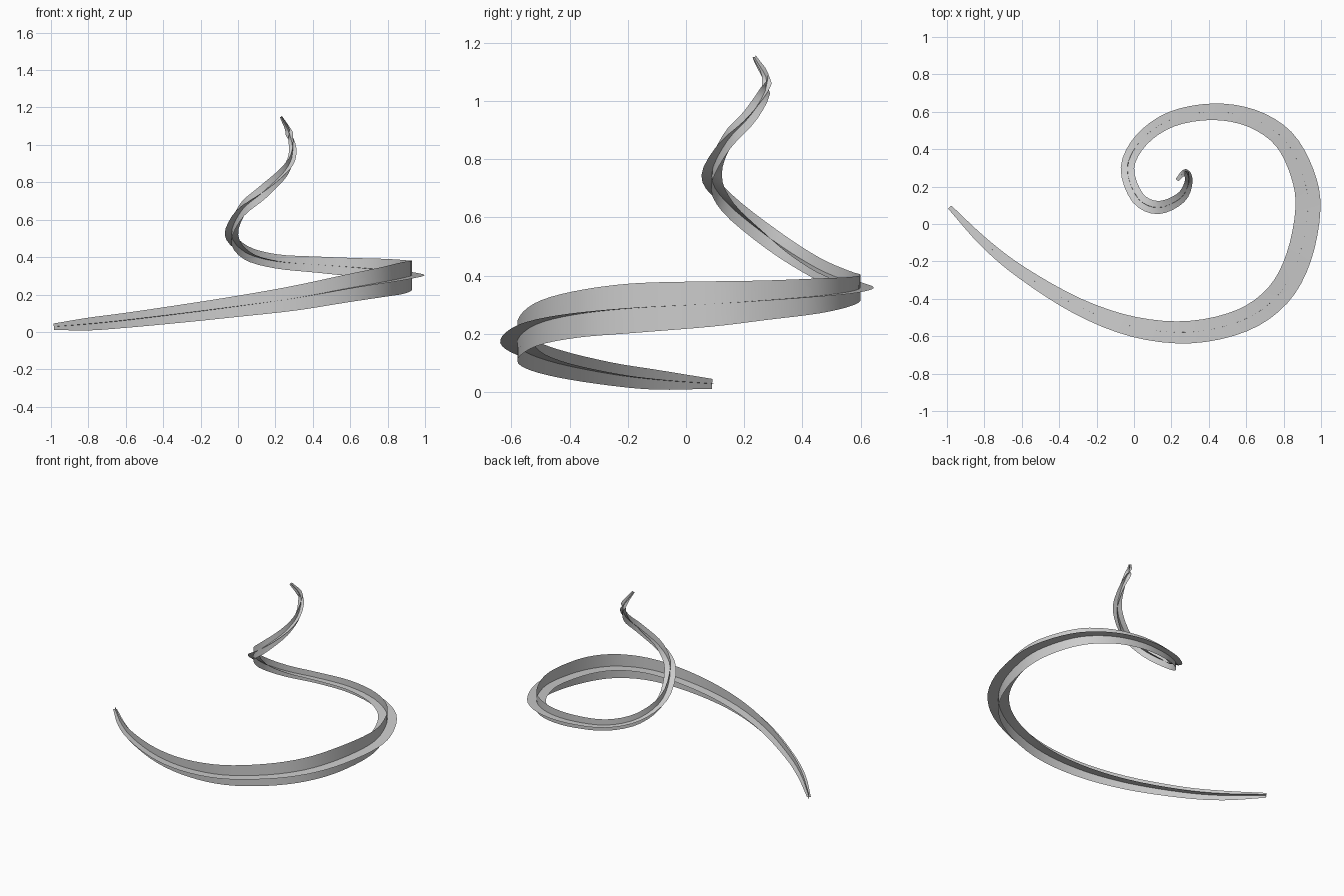
import bpy, bmesh
from mathutils import Vector

# Spiral spine: x, y, z, half width of flat ribbon, half height of upright ribbon
SPINE = [
    (-0.985, 0.09, 0.028, .012, .017), (-0.8, -0.1, 0.042, .025, .034),
    (-0.6, -0.26, 0.062, .033, .04), (-0.3, -0.44, 0.098, .044, .048),
    (0.0, -0.55, 0.137, .054, .056), (0.3, -0.578, 0.18, .060, .066),
    (0.58, -0.515, 0.232, .063, .074), (0.77, -0.38, 0.266, .066, .08),
    (0.88, -0.18, 0.288, .068, .085), (0.93, 0.08, 0.302, .067, .078),
    (0.90, 0.27, 0.315, .063, .068), (0.80, 0.455, 0.330, .056, .06),
    (0.63, 0.565, 0.345, .049, .05), (0.42, 0.60, 0.36, .044, .043),
    (0.2, 0.56, 0.378, .041, .038), (0.04, 0.45, 0.425, .038, .038),
    (-0.035, 0.3, 0.52, .036, .037), (0.02, 0.14, 0.65, .036, .036),
    (0.13, 0.088, 0.745, .035, .035), (0.25, 0.14, 0.86, .029, .030),
    (0.292, 0.225, 0.955, .021, .026), (0.275, 0.278, 1.06, .017, .021),
    (0.23, 0.235, 1.15, .009, .009),
]
STEPS = 4


def smooth_path(rows):
    """Catmull-Rom samples through the rows."""
    p = [Vector(r) for r in rows]
    p = [2 * p[0] - p[1]] + p + [2 * p[-1] - p[-2]]
    out = []
    for i in range(1, len(p) - 2):
        a, b, c, d = p[i - 1:i + 3]
        for k in range(STEPS):
            t = k / STEPS
            out.append(0.5 * (2 * b + (c - a) * t + (2 * a - 5 * b + 4 * c - d) * t * t
                              + (3 * b - a - 3 * c + d) * t ** 3))
    out.append(p[-2])
    return out


path = smooth_path(SPINE)
centres = [Vector(q[:3]) for q in path]


def ribbon(name, upright):
    bm = bmesh.new()
    rows = []
    for i, c in enumerate(centres):
        tangent = (centres[min(i + 1, len(centres) - 1)] - centres[max(i - 1, 0)]).normalized()
        side = tangent.cross(Vector((0, 0, 1))).normalized()
        across = side.cross(tangent) if upright else side
        half = path[i][4 if upright else 3]
        rows.append([bm.verts.new(c + across * half * s) for s in (-1, 0, 1)])
    for a, b in zip(rows, rows[1:]):
        for j in range(2):
            bm.faces.new((a[j], b[j], b[j + 1], a[j + 1]))
    for f in bm.faces:
        f.smooth = True
    mesh = bpy.data.meshes.new(name)
    bm.to_mesh(mesh)
    bm.free()
    bpy.context.collection.objects.link(bpy.data.objects.new(name, mesh))


# Two ribbons crossing along the same spine
ribbon("flat_ribbon", False)
ribbon("upright_ribbon", True)
